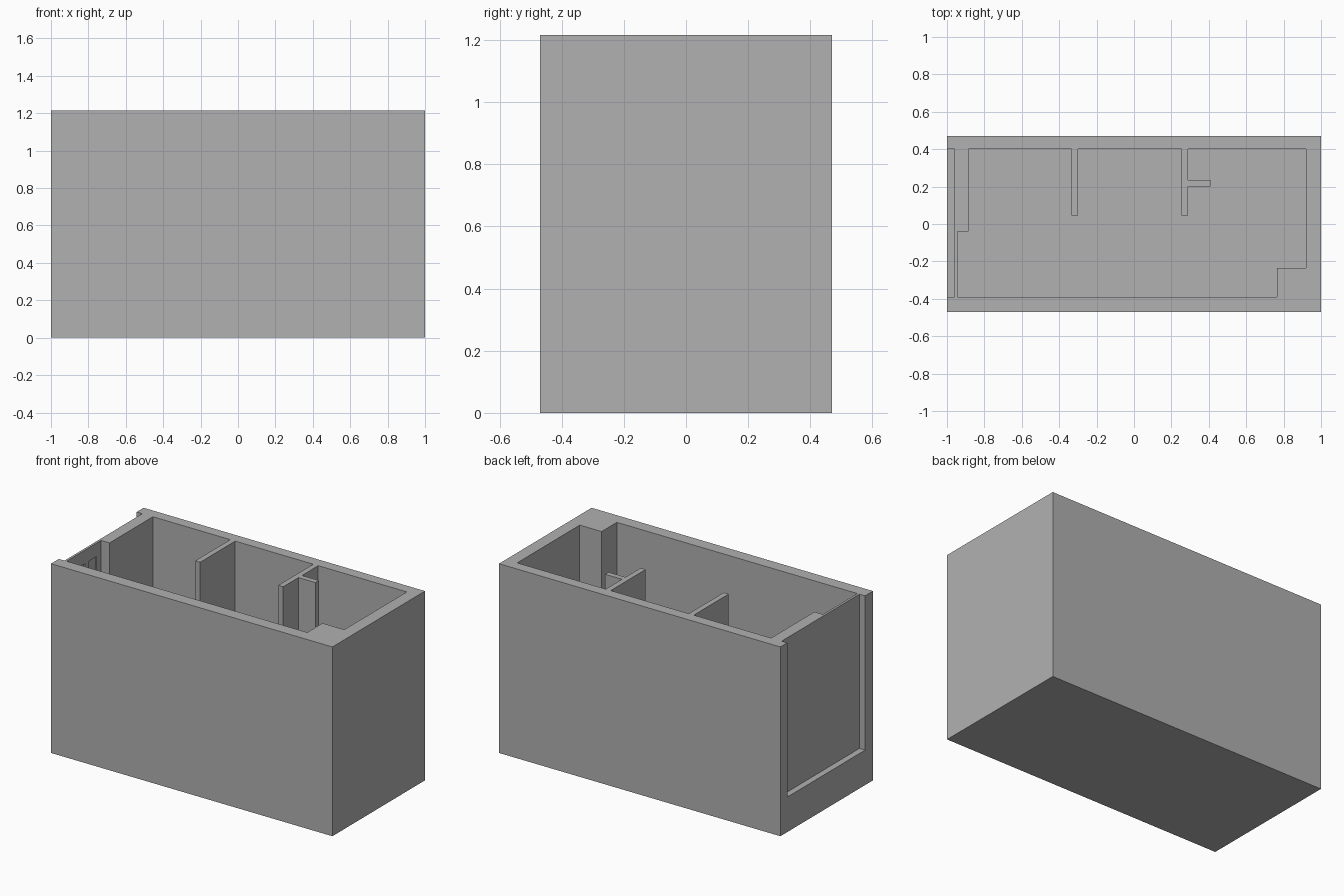
import bpy
import bmesh

if "Cube" in bpy.data.objects:
    bpy.data.objects.remove(bpy.data.objects["Cube"], do_unlink=True)

HEIGHT = 1.216
FLOOR = 0.225
ABOVE = HEIGHT + 0.1

grey = bpy.data.materials.new("plain grey")
grey.use_nodes = True
grey.diffuse_color = (0.44, 0.44, 0.44, 1)
grey.node_tree.nodes["Principled BSDF"].inputs["Base Color"].default_value = grey.diffuse_color


def prism(name, outline, bottom, top):
    """Extrude a plan outline upwards into a closed solid."""
    bm = bmesh.new()
    face = bm.faces.new([bm.verts.new((x, y, bottom)) for x, y in outline])
    raised = bmesh.ops.extrude_face_region(bm, geom=[face])["geom"]
    verts = [v for v in raised if isinstance(v, bmesh.types.BMVert)]
    bmesh.ops.translate(bm, verts=verts, vec=(0, 0, top - bottom))
    bmesh.ops.recalc_face_normals(bm, faces=bm.faces)
    mesh = bpy.data.meshes.new(name)
    bm.to_mesh(mesh)
    bm.free()
    mesh.materials.append(grey)
    obj = bpy.data.objects.new(name, mesh)
    bpy.context.collection.objects.link(obj)
    return obj


def rect(x0, x1, y0, y1):
    return [(x0, y0), (x1, y0), (x1, y1), (x0, y1)]


def carve(target, cutter):
    """Subtract a solid from the target and discard it."""
    cutter.hide_render = True
    mod = target.modifiers.new("cut", "BOOLEAN")
    mod.operation, mod.solver, mod.object = "DIFFERENCE", "EXACT", cutter
    bpy.context.view_layer.objects.active = target
    bpy.ops.object.modifier_apply(modifier=mod.name)
    bpy.data.objects.remove(cutter, do_unlink=True)


# Outer block
shell = prism("room_shell", rect(-1, 1, -0.47, 0.47), 0, HEIGHT)

# Open room: corner pillar, two partitions, a stub wall and a thick end wall remain
room = [
    (-0.945, -0.39), (0.765, -0.39), (0.765, -0.235), (0.92, -0.235), (0.92, 0.4),
    (0.29, 0.4), (0.29, 0.235), (0.41, 0.235), (0.41, 0.2), (0.29, 0.2),
    (0.29, 0.045), (0.255, 0.045), (0.255, 0.4),
    (-0.3, 0.4), (-0.3, 0.045), (-0.335, 0.045), (-0.335, 0.4),
    (-0.885, 0.4), (-0.885, -0.04), (-0.945, -0.04),
]
carve(shell, prism("room_cutter", room, FLOOR, ABOVE))

# Recessed panel on the outside of the end wall, open at the top
carve(shell, prism("recess_cutter", rect(-1.1, -0.96, -0.39, 0.4), FLOOR, ABOVE))

# Shallow niches on the inside of the thin end wall
for far in (-0.205, -0.085):
    carve(shell, prism("niche_cutter", rect(-0.955, -0.93, far - 0.08, far), 0.5, 1.13))
